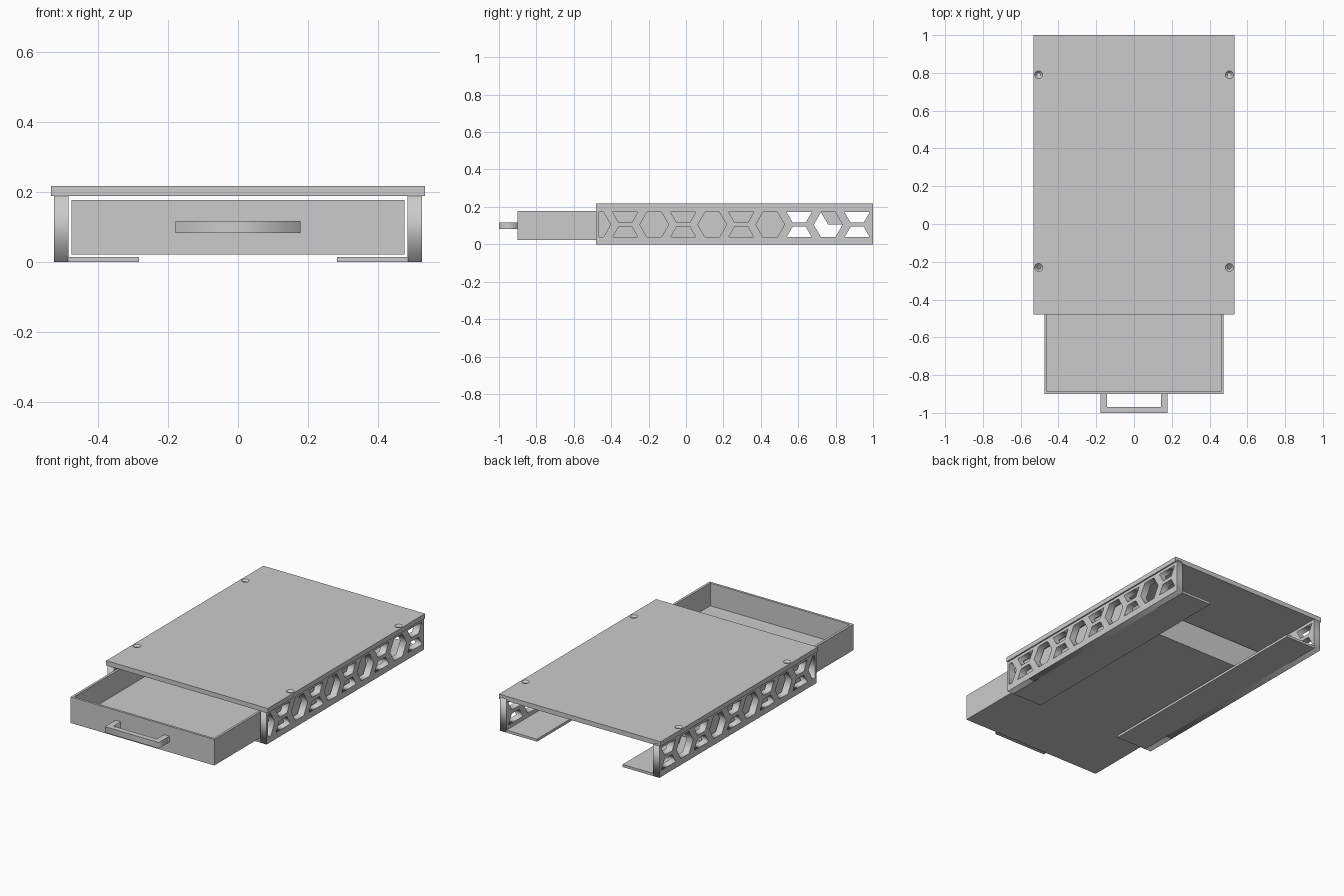
import bpy, bmesh, math
from mathutils import Matrix, Vector

if "Cube" in bpy.data.objects:
    bpy.data.objects.remove(bpy.data.objects["Cube"])

BACK, FRONT = 1.0, -0.48
# maps a (y, z) outline onto the side plane, thickness along x
SIDE = Matrix(((0, 0, 1, 0), (1, 0, 0, 0), (0, 1, 0, 0), (0, 0, 0, 1)))


def mesh_object(name, bm):
    bmesh.ops.recalc_face_normals(bm, faces=bm.faces)
    me = bpy.data.meshes.new(name)
    bm.to_mesh(me)
    bm.free()
    ob = bpy.data.objects.new(name, me)
    bpy.context.collection.objects.link(ob)
    return ob


def box_bm(lo, hi):
    lo, hi = Vector(lo), Vector(hi)
    bm = bmesh.new()
    m = Matrix.Translation((lo + hi) / 2) @ Matrix.Diagonal((*(hi - lo), 1))
    bmesh.ops.create_cube(bm, size=1, matrix=m)
    return bm


def prism(name, loops, thickness, matrix):
    """Filled outline (first loop) with holes (other loops), thickened."""
    cu = bpy.data.curves.new(name, 'CURVE')
    cu.dimensions = '2D'
    cu.fill_mode = 'BOTH'
    cu.extrude = thickness / 2
    for pts in loops:
        sp = cu.splines.new('POLY')
        sp.points.add(len(pts) - 1)
        for p, (a, b) in zip(sp.points, pts):
            p.co = (a, b, 0, 1)
        sp.use_cyclic_u = True
    tmp = bpy.data.objects.new(name, cu)
    bpy.context.collection.objects.link(tmp)
    me = bpy.data.meshes.new_from_object(
        tmp.evaluated_get(bpy.context.evaluated_depsgraph_get()))
    bpy.data.objects.remove(tmp)
    bm = bmesh.new()
    bm.from_mesh(me)
    bmesh.ops.remove_doubles(bm, verts=bm.verts, dist=1e-5)
    bm.transform(matrix)
    return mesh_object(name, bm)


def cut(ob, cutter):
    mod = ob.modifiers.new("cut", 'BOOLEAN')
    mod.operation = 'DIFFERENCE'
    mod.solver = 'EXACT'
    mod.object = cutter
    bpy.context.view_layer.objects.active = ob
    bpy.ops.object.modifier_apply(modifier=mod.name)
    bpy.data.objects.remove(cutter)


# Honeycomb openings in the side walls
ZC, R, PITCH = 0.105, 0.077, 0.31
H = R * math.sqrt(3) / 2
loops = [[(FRONT, 0), (BACK, 0), (BACK, 0.2), (FRONT, 0.2)]]
for i in range(1, 5):
    c = -0.48 + i * PITCH
    loops.append([(c + R * math.cos(a * math.pi / 3), ZC + R * math.sin(a * math.pi / 3))
                  for a in range(6)])
loops.append([(-0.465, ZC - H), (-0.48 + R / 2, ZC - H), (-0.48 + R, ZC),
              (-0.48 + R / 2, ZC + H), (-0.465, ZC + H)])
for i in range(5):
    c = -0.325 + i * PITCH
    for s in (1, -1):
        loops.append([(c - 0.067, ZC + s * H), (c + 0.067, ZC + s * H),
                      (c + 0.035, ZC + s * 0.011), (c - 0.035, ZC + s * 0.011)])

# Side walls with inward bottom flanges
for side, s in (("left", -1), ("right", 1)):
    prism(side + "_wall", loops, 0.042, Matrix.Translation((s * 0.504, 0, 0)) @ SIDE)
    xs = sorted((s * 0.282, s * 0.485))
    mesh_object(side + "_flange", box_bm((xs[0], FRONT, 0), (xs[1], BACK, 0.015)))

# Rhombus infill in one rear opening
c = -0.48 + 4 * PITCH
prism("opening_infill", [[(c, ZC), (c + R, ZC), (c + R / 2, ZC + H), (c - R / 2, ZC + H)]],
      0.004, Matrix.Translation((-0.487, 0, 0)) @ SIDE)

# Top plate with countersunk screw holes
top = mesh_object("top_plate", box_bm((-0.533, FRONT, 0.189), (0.533, BACK, 0.217)))
for r1, r2, z1, z2 in ((0.01, 0.01, 0.17, 0.24), (0.009, 0.023, 0.205, 0.219)):
    bm = bmesh.new()
    for x in (-0.505, 0.505):
        for y in (-0.23, 0.79):
            bmesh.ops.create_cone(bm, cap_ends=True, segments=32, radius1=r1, radius2=r2,
                                  depth=z2 - z1,
                                  matrix=Matrix.Translation((x, y, (z1 + z2) / 2)))
    cut(top, mesh_object("screw_cutter", bm))

# Open drawer tray
bm = box_bm((-0.474, -0.9, 0.022), (0.474, 0.53, 0.177))
bm.faces.ensure_lookup_table()
rim = max(bm.faces, key=lambda f: f.calc_center_median().z)
bmesh.ops.inset_region(bm, faces=[rim], thickness=0.02)
well = bmesh.ops.extrude_discrete_faces(bm, faces=[rim])["faces"][0]
bmesh.ops.translate(bm, verts=well.verts, vec=(0, 0, -0.135))
mesh_object("drawer", bm)

# U-shaped pull handle
prism("drawer_handle",
      [[(-0.178, -0.9), (-0.178, -1), (0.178, -1), (0.178, -0.9),
        (0.143, -0.9), (0.143, -0.968), (-0.143, -0.968), (-0.143, -0.9)]],
      0.035, Matrix.Translation((0, 0, 0.1)))
